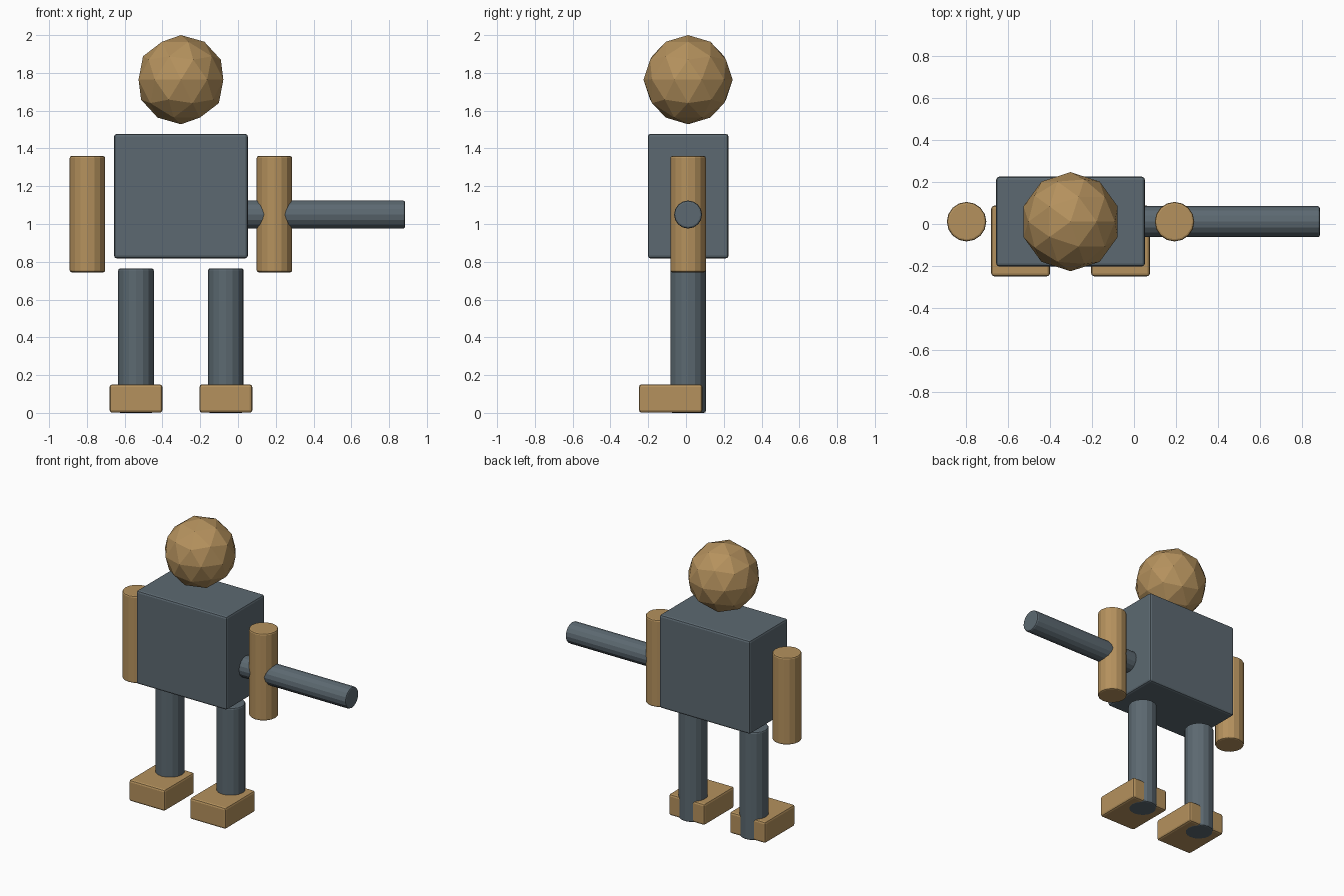
import bpy
import math

if "Cube" in bpy.data.objects:
    bpy.data.objects.remove(bpy.data.objects["Cube"])

CX, CY = -0.302, 0.011      # body axis


def material(name, rgb):
    m = bpy.data.materials.new(name)
    m.diffuse_color = (*rgb, 1)
    m.use_nodes = True
    m.node_tree.nodes["Principled BSDF"].inputs["Base Color"].default_value = m.diffuse_color
    return m


TAN = material("tan", (0.46, 0.285, 0.11))
SLATE = material("slate grey", (0.107, 0.141, 0.165))


def finish(name, mat, bevel=0.0):
    ob = bpy.context.object
    ob.name = name
    ob.data.materials.append(mat)
    if bevel:
        b = ob.modifiers.new("rounded edges", 'BEVEL')
        b.width = bevel
        b.segments = 2
        b.limit_method = 'ANGLE'
        b.angle_limit = math.radians(40)
    return ob


def box(name, lo, hi, mat, bevel=0.014):
    bpy.ops.mesh.primitive_cube_add(size=1, location=[(a + b) / 2 for a, b in zip(lo, hi)])
    bpy.context.object.scale = [b - a for a, b in zip(lo, hi)]
    bpy.ops.object.transform_apply(location=False, rotation=False, scale=True)
    return finish(name, mat, bevel)


def cylinder(name, center, radius, length, mat, rotation=(0, 0, 0)):
    bpy.ops.mesh.primitive_cylinder_add(vertices=16, radius=radius, depth=length,
                                        location=center, rotation=rotation)
    return finish(name, mat, 0.01)


# Head: faceted ball
bpy.ops.mesh.primitive_ico_sphere_add(subdivisions=2, radius=0.236, location=(CX, CY, 1.764))
finish("head", TAN)

# Torso
box("torso", (-0.656, -0.202, 0.818), (0.052, 0.225, 1.477), SLATE)

# Paired limbs
for side, s in (("right", -1), ("left", 1)):
    cylinder(side + "_arm", (CX + s * 0.495, CY, 1.052), 0.094, 0.615, TAN)
    lx = CX + s * 0.238
    cylinder(side + "_leg", (lx, CY, 0.3825), 0.094, 0.765, SLATE)
    box(side + "_foot", (lx - 0.14, -0.249, 0.001), (lx + 0.14, 0.087, 0.151), TAN)

# Rod passing through the arm into the torso
cylinder("rod", (0.4425, CY, 1.05), 0.074, 0.885, SLATE, (0, math.pi / 2, 0))
